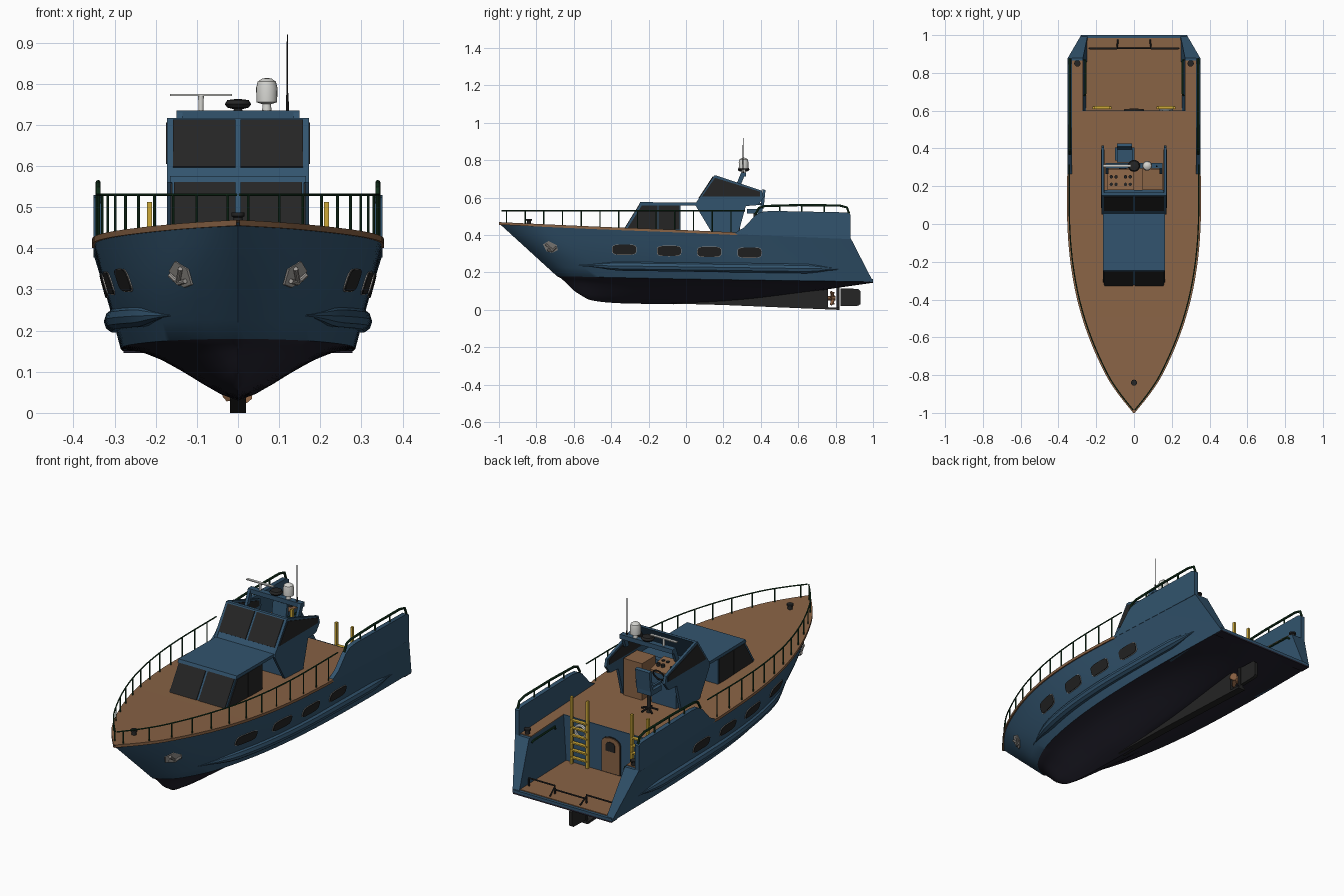
import bpy, bmesh, math
from math import sin, cos, pi
from mathutils import Vector
from mathutils.bvhtree import BVHTree

if "Cube" in bpy.data.objects:
    bpy.data.objects.remove(bpy.data.objects["Cube"])

def material(name, r, g, b):
    m = bpy.data.materials.new(name)
    m.diffuse_color = (r, g, b, 1)
    m.use_nodes = True
    m.node_tree.nodes["Principled BSDF"].inputs["Base Color"].default_value = m.diffuse_color
    return m

BLUE = material("hull blue", .032, .088, .155)
DARK = material("bottom navy", .016, .015, .026)
WOOD = material("deck wood", .25, .125, .06)
GLASS = material("dark glass", .018, .018, .018)
RAIL = material("rail green", .009, .045, .017)
GREY = material("metal grey", .36, .34, .32)
WHITE = material("radar white", .66, .66, .63)
GOLD = material("ladder yellow", .62, .40, .04)
BRONZE = material("bronze", .32, .15, .07)

# ---------- helpers ----------
def mesh(name, verts, faces, *mats):
    me = bpy.data.meshes.new(name)
    me.from_pydata([tuple(v) for v in verts], [], faces)
    for m in mats:
        me.materials.append(m)
    bm = bmesh.new()
    bm.from_mesh(me)
    bmesh.ops.remove_doubles(bm, verts=bm.verts, dist=1e-5)
    bmesh.ops.recalc_face_normals(bm, faces=bm.faces)
    bm.to_mesh(me)
    bm.free()
    ob = bpy.data.objects.new(name, me)
    bpy.context.collection.objects.link(ob)
    return ob

def slab(name, pts, off, mat):
    """Polygon extruded by a vector."""
    n = len(pts)
    pts = [Vector(p) for p in pts]
    vs = pts + [p + Vector(off) for p in pts]
    fs = [list(range(n)), list(range(2 * n - 1, n - 1, -1))]
    fs += [[i, (i + 1) % n, (i + 1) % n + n, i + n] for i in range(n)]
    return mesh(name, vs, fs, mat)

def prism(name, prof, x0, x1, mat):
    return slab(name, [(x0, y, z) for y, z in prof], (x1 - x0, 0, 0), mat)

def box(name, x0, x1, y0, y1, z0, z1, mat):
    return prism(name, [(y0, z0), (y1, z0), (y1, z1), (y0, z1)], x0, x1, mat)

def tube(name, pts, r, mat, radii=None, closed=False, sides=2):
    cu = bpy.data.curves.new(name, 'CURVE')
    cu.dimensions = '3D'
    cu.bevel_depth, cu.bevel_resolution, cu.use_fill_caps = r, sides, True
    sp = cu.splines.new('POLY')
    sp.points.add(len(pts) - 1)
    sp.use_cyclic_u = closed
    for i, p in enumerate(pts):
        sp.points[i].co = (*p, 1)
        sp.points[i].radius = radii[i] if radii else 1
    cu.materials.append(mat)
    ob = bpy.data.objects.new(name, cu)
    bpy.context.collection.objects.link(ob)
    return ob

def lathe(name, x, y, prof, mat, n=20):
    """Profile of (radius, z) turned about a vertical axis."""
    vs = [(x + r * cos(2 * pi * k / n), y + r * sin(2 * pi * k / n), z) for r, z in prof for k in range(n)]
    fs = [[i * n + k, i * n + (k + 1) % n, (i + 1) * n + (k + 1) % n, (i + 1) * n + k]
          for i in range(len(prof) - 1) for k in range(n)]
    fs += [list(range(n)), list(range(len(vs) - n, len(vs)))]
    return mesh(name, vs, fs, mat)

def interp(tab, t):
    """Smooth curve through (t, value) pairs."""
    n = len(tab)
    t = min(max(t, tab[0][0]), tab[-1][0])
    i = max(k for k in range(n - 1) if tab[k][0] <= t)
    def slope(k):
        a, b = tab[max(k - 1, 0)], tab[min(k + 1, n - 1)]
        return (b[1] - a[1]) / (b[0] - a[0])
    (t0, a), (t1, b) = tab[i], tab[i + 1]
    h = t1 - t0
    s = (t - t0) / h
    return ((2*s**3 - 3*s*s + 1) * a + (s**3 - 2*s*s + s) * h * slope(i)
            + (3*s*s - 2*s**3) * b + (s**3 - s*s) * h * slope(i + 1))

# ---------- hull: loft between sheer, chine and keel ----------
SHEER_X = [(-1, 0), (-.9, .08), (-.8, .145), (-.6, .235), (-.4, .297), (-.2, .333), (0, .349), (.3, .351), (.88, .35)]
SHEER_Z = [(-1, .463), (-.5, .44), (0, .42), (.27, .408), (.88, .382)]
CHINE_X = [(-.69, 0), (-.655, .06), (-.6, .11), (-.45, .18), (-.2, .238), (.1, .272), (.5, .285), (1, .28)]
CHINE_Z = [(-.69, .18), (0, .165), (1, .15)]
KEEL_Z = [(-.57, .085), (-.52, .055), (-.4, .038), (-.2, .032), (0, .031), (.3, .05), (.6, .088), (1, .145)]

def section(u):
    w = u ** 1.35
    ys, yc, yk = -1 + 1.88 * w, -.69 + 1.69 * w, -.57 + 1.57 * w
    s = Vector((interp(SHEER_X, ys), ys, interp(SHEER_Z, ys)))
    c = Vector((interp(CHINE_X, yc), yc, interp(CHINE_Z, yc)))
    k = Vector((0, yk, interp(KEEL_Z, yk)))
    row = [s.lerp(c, i / 6) for i in range(7)]
    for i in range(1, 6):
        row[i].x += .02 * sin(pi * i / 6) * max(0, 1 - 1.5 * w) * min(1, 7 * u)
    for i in range(1, 7):
        t = i / 6
        p = c.lerp(k, t)
        p.z = c.z + (k.z - c.z) * (.4 * t + .6 * t * t * (3 - 2 * t))
        row.append(p)
    return row + [Vector((-p.x, p.y, p.z)) for p in row[-2::-1]]

N = 44
rows = [section(i / N) for i in range(N + 1)]
M = len(rows[0])
hv = [p for r in rows for p in r]
hf = [[i * M + j, i * M + j + 1, (i + 1) * M + j + 1, (i + 1) * M + j] for i in range(N) for j in range(M - 1)]
hull = mesh("hull", hv, hf, BLUE, DARK)
for f in hull.data.polygons:
    f.material_index = int(f.center.z < interp(CHINE_Z, f.center.y))
bvh = BVHTree.FromPolygons(hv, hf)

def on_hull(y, z, off=0):
    hit = bvh.ray_cast(Vector((1, y, z)), Vector((-1, 0, 0)))[0]
    return Vector((hit.x + off, y, z))

def flip(p, s):
    return (p[0] * s, p[1], p[2])

# main deck with a thin wooden edge, tucked in behind the bulwark further aft
dy = [-1 + 1.6 * (i / 40) ** 1.3 for i in range(41)]
dv = [(s * (interp(SHEER_X, y) + (.004 if y < .25 else -.006)), y, interp(SHEER_Z, y) + dz)
      for y in dy for dz in (.006, -.008) for s in (-1, 1)]
df = []
for i in range(40):
    a, b = 4 * i, 4 * i + 4
    df += [[a, a+1, b+1, b], [a+2, a+3, b+3, b+2], [a, a+2, b+2, b], [a+1, a+3, b+3, b+1]]
mesh("main_deck", dv, df + [[160, 161, 163, 162]], WOOD)

# ---------- stern cockpit ----------
box("cockpit_sole", -.278, .278, .6, 1, .153, .166, BLUE)
box("transom_bottom", -.278, .278, .95, 1, .145, .153, DARK)
box("cockpit_floor", -.255, .255, .6, .985, .16, .17, WOOD)
box("cockpit_bulkhead", -.275, .275, .585, .602, .155, .40, BLUE)
for s in (1, -1):
    b = [(.255, .6, .158), (.245, 1, .151), (.28, 1, .151), (.28, .6, .158),
         (.27, .6, .398), (.27, .88, .384), (.35, .88, .384), (.349, .6, .396)]
    mesh("stern_side_block", [flip(p, s) for p in b],
         [[0, 1, 2, 3], [0, 1, 5, 4], [1, 2, 6, 5], [2, 3, 7, 6], [3, 0, 4, 7], [4, 5, 6, 7]], BLUE)
    slab("side_deck", [flip(p, s) for p in ((.27, .6, .395), (.27, .865, .383), (.33, .865, .383), (.33, .6, .395))],
         (0, 0, .006), WOOD)
    prism("bulwark", [(.25, .405), (.31, .44), (.37, .505), (.40, .523), (.45, .529), (.86, .521), (.88, .51), (.88, .378),
                      (.6, .39)], s * .328, s * .351, BLUE)
    tube("bulwark_rail", [(s * .34, y, z) for y, z in ((.37, .51), (.39, .545), (.42, .555), (.6, .56), (.82, .558), (.86, .548), (.872, .515))], .006, RAIL)
    for y in (.5, .62, .74):
        tube("bulwark_rail_post", [(s * .34, y, .52), (s * .34, y, .558)], .004, RAIL)
    lathe("stern_bollard", s * .3, .85, [(.012, .385), (.012, .405), (.017, .408), (.017, .415)], GLASS, 12)
    # ladder
    for x in (.125, .215):
        box("ladder_post", s * x - .006, s * x + .006, .608, .622, .17, .512, GOLD)
    for i in range(6):
        box("ladder_rung", min(s*.125, s*.215), max(s*.125, s*.215), .608, .626, .2 + i * .038, .207 + i * .038, GOLD)
    # low stern gate rail
    tube("stern_gate_rail", [(s * .235, .93, .17), (s * .235, .93, .21), (s * .09, .93, .21), (s * .09, .93, .17)], .005, GLASS)
    tube("stern_gate_side", [(s * .09, .93, .205), (s * .085, .975, .175)], .004, GLASS)
    tube("cockpit_hand_rail", [(s * .262, .68, .36), (s * .257, .69, .375), (s * .257, .86, .37), (s * .262, .87, .36)], .005, RAIL)
tube("stern_gate_bar", [(-.09, .93, .19), (.09, .93, .19)], .004, GLASS)

# door and life ring
def arch(w, z0, z1, y):
    return [(-w, y, z0), (w, y, z0)] + [(w * cos(a * pi / 8), y, z1 + w * .6 * sin(a * pi / 8)) for a in range(9)]
slab("door_frame", arch(.054, .172, .325, .601), (0, .004, 0), GLASS)
slab("door", arch(.05, .175, .323, .603), (0, .006, 0), WOOD)
slab("door_window", arch(.025, .285, .318, .608), (0, .004, 0), GLASS)
tube("life_ring", [(.17 + .03 * cos(a * pi / 10), .606, .34 + .03 * sin(a * pi / 10)) for a in range(20)], .008, WHITE, closed=True)

# ---------- hull fittings ----------
def oval(y, z, a, b):
    sg = lambda v: math.copysign(abs(v) ** .5, v)
    return [(y + a * sg(cos(t * pi / 12)), z + b * sg(sin(t * pi / 12))) for t in range(24)]

for s in (1, -1):
    for y, z in ((-.33, .322), (-.09, .315), (.125, .31), (.34, .306)):
        for nm, a, b, off, m in (("porthole_frame", .0655, .0285, .002, GREY), ("porthole", .063, .0265, .005, GLASS)):
            slab(nm, [flip(on_hull(py, pz, off), s) for py, pz in oval(y, z, a, b)], (-s * .008, 0, 0), m)
    # rubbing strake
    ys = [-.57 + 1.39 * i / 24 for i in range(25)]
    tube("strake", [flip(on_hull(y, .238 - .014 * (y + .57), -.004), s) for y in ys], .027, BLUE,
         [max(.15, min(1, 7 * i / 24, 9 * (24 - i) / 24)) for i in range(25)], sides=3)
    # bow anchor
    pent = [(-.765, .35), (-.735, .368), (-.69, .345), (-.685, .32), (-.715, .305), (-.745, .312)]
    slab("anchor_plate", [flip(on_hull(y, z, .005), s) for y, z in pent], (-s * .015, 0, 0), GREY)
    for path in (((-.75, .35), (-.71, .315)), ((-.74, .32), (-.715, .315), (-.695, .335))):
        tube("anchor_arm", [flip(on_hull(y, z, .01), s) for y, z in path], .006, GREY)
    # bow rail
    def rail_pt(y, z):
        return (s * max(0, interp(SHEER_X, y) - .008), y, z)
    tube("bow_rail", [rail_pt(-.985 + 1.3 * (i / 40) ** 1.2, .53) for i in range(41)], .0033, RAIL)
    for i in range(13):
        y = -.96 + i * .1
        tube("bow_rail_post", [rail_pt(y, interp(SHEER_Z, y)), rail_pt(y, .53)], .0033, RAIL)
lathe("bow_bollard", 0, -.84, [(.013, .455), (.011, .475), (.016, .478), (.016, .487)], GLASS, 14)

# skeg, propeller and rudder
prism("skeg", [(-.1, .034), (.2, .026), (.82, .0), (.82, .012), (.76, .014), (.76, .11), (.3, .06)], -.02, .02, GLASS)
prism("rudder_post", [(.805, .0), (.82, .0), (.82, .13), (.805, .13)], -.01, .01, GLASS)
prism("rudder", [(.825, .02), (.92, .022), (.932, .03), (.932, .1), (.92, .112), (.825, .115)], -.009, .009, GLASS)
tube("propeller_hub", [(0, .755, .062), (0, .80, .062)], .011, BRONZE)
for k in range(4):
    a = k * pi / 2 + .7
    d, t = Vector((cos(a), 0, sin(a))), Vector((-sin(a), .6, cos(a)))
    c = Vector((0, .78, .062))
    slab("propeller_blade", [c + d * r + t * w for r, w in ((.005, -.007), (.03, -.018), (.043, -.008), (.043, .008), (.03, .018), (.005, .007))],
         (0, .004, 0), BRONZE)

# ---------- trunk cabin ----------
prism("trunk_cabin", [(-.335, .42), (-.245, .565), (-.03, .565), (-.03, .41)], -.16, .16, BLUE)
prism("trunk_roof", [(-.252, .56), (-.245, .576), (.14, .572), (.14, .558)], -.165, .165, BLUE)
def screen(name, lo, hi, t0, t1, x0, x1):
    """Two glass panes on a sloping front, lo and hi are (y, z)."""
    p, q = Vector((0, *lo)), Vector((0, *hi))
    n = Vector((0, -(q.z - p.z), q.y - p.y)).normalized()
    a, b = p.lerp(q, t0), p.lerp(q, t1)
    for s in (1, -1):
        slab(name, [(s * x, c.y, c.z) for x, c in ((x0, a), (x1, a), (x1, b), (x0, b))], n * .004, GLASS)
screen("trunk_windscreen", (-.335, .42), (-.245, .565), .05, .96, .006, .155)

# ---------- flybridge ----------
prism("bridge_front", [(.055, .572), (.15, .717), (.166, .717), (.072, .572)], -.165, .165, BLUE)
screen("bridge_windscreen", (.055, .572), (.15, .717), .17, .96, .006, .158)
for s in (1, -1):
    prism("trunk_side_window", [(-.316, .43), (-.237, .557), (-.152, .557), (-.152, .43)], s * .159, s * .164, GLASS)
    prism("trunk_aft_window", [(-.148, .43), (-.148, .557), (-.036, .557), (-.036, .43)], s * .159, s * .164, GLASS)
    prism("bridge_side", [(.05, .56), (.055, .575), (.15, .717), (.165, .717), (.405, .637), (.415, .6), (.385, .56), (.32, .555),
                          (.28, .41), (.14, .41)], s * .158, s * .172, BLUE)
    prism("bridge_side_window", [(.085, .605), (.155, .706), (.395, .632), (.395, .605)], s * .155, s * .175, GLASS)
    prism("radar_arch_leg", [(.265, .66), (.29, .66), (.32, .735), (.295, .735)], s * .135, s * .15, BLUE)
box("radar_arch_bar", -.15, .15, .293, .322, .712, .735, BLUE)

# helm consoles, wheel and seat
box("helm_console", -.14, 0, .18, .28, .41, .58, BLUE)
slab("helm_dash", [(-.14, .18, .6), (0, .18, .6), (0, .29, .575), (-.14, .29, .575)], (0, 0, .01), WOOD)
for x in (-.12, -.095, -.045, -.02):
    for y in (.21, .25):
        lathe("gauge", x, y, [(.009, .585), (.009, .606)], GLASS, 12)
box("chart_cabinet", .045, .15, .18, .29, .41, .6, WOOD)
box("bridge_front_wall", -.158, .158, .15, .18, .41, .58, BLUE)
tube("steering_wheel", [(-.06 + .03 * cos(a * pi / 10), .305 + .012 * sin(a * pi / 10), .575 + .028 * sin(a * pi / 10)) for a in range(20)], .004, GLASS, closed=True)
lathe("seat_pedestal", -.05, .37, [(.012, .41), (.009, .425), (.009, .52)], GLASS, 12)
for k in range(5):
    a = k * 2 * pi / 5
    tube("seat_foot", [(-.05, .37, .435), (-.05 + .042 * cos(a), .37 + .042 * sin(a), .422)], .005, GLASS)
box("helm_seat", -.09, -.01, .325, .41, .515, .54, BLUE)
prism("helm_seat_back", [(.395, .54), (.415, .54), (.425, .64), (.41, .645)], -.09, -.01, BLUE)
for x in (-.1, -.01):
    box("seat_arm", x, x + .012, .335, .405, .56, .57, BLUE)

# ---------- radar and antennas ----------
lathe("radar_dome", .07, .308, [(.012, .73), (.01, .75), (.025, .755), (.026, .79), (.022, .805), (.012, .812), (.002, .814)], WHITE)
lathe("satellite_disc", 0, .308, [(.012, .73), (.01, .738), (.026, .742), (.032, .75), (.026, .76), (.004, .763)], GLASS)
lathe("scanner_post", -.09, .308, [(.006, .72), (.006, .745), (.007, .77)], WHITE, 12)
box("scanner_bar", -.165, -.015, .301, .315, .77, .775, WHITE)
lathe("whip_antenna", .12, .305, [(.004, .73), (.003, .77), (.0018, .78), (.0015, .92)], GLASS, 8)

# convert curves and smooth by angle
bpy.ops.object.select_all(action='SELECT')
bpy.context.view_layer.objects.active = hull
bpy.ops.object.convert(target='MESH')
bpy.ops.object.shade_smooth_by_angle(angle=math.radians(35))
